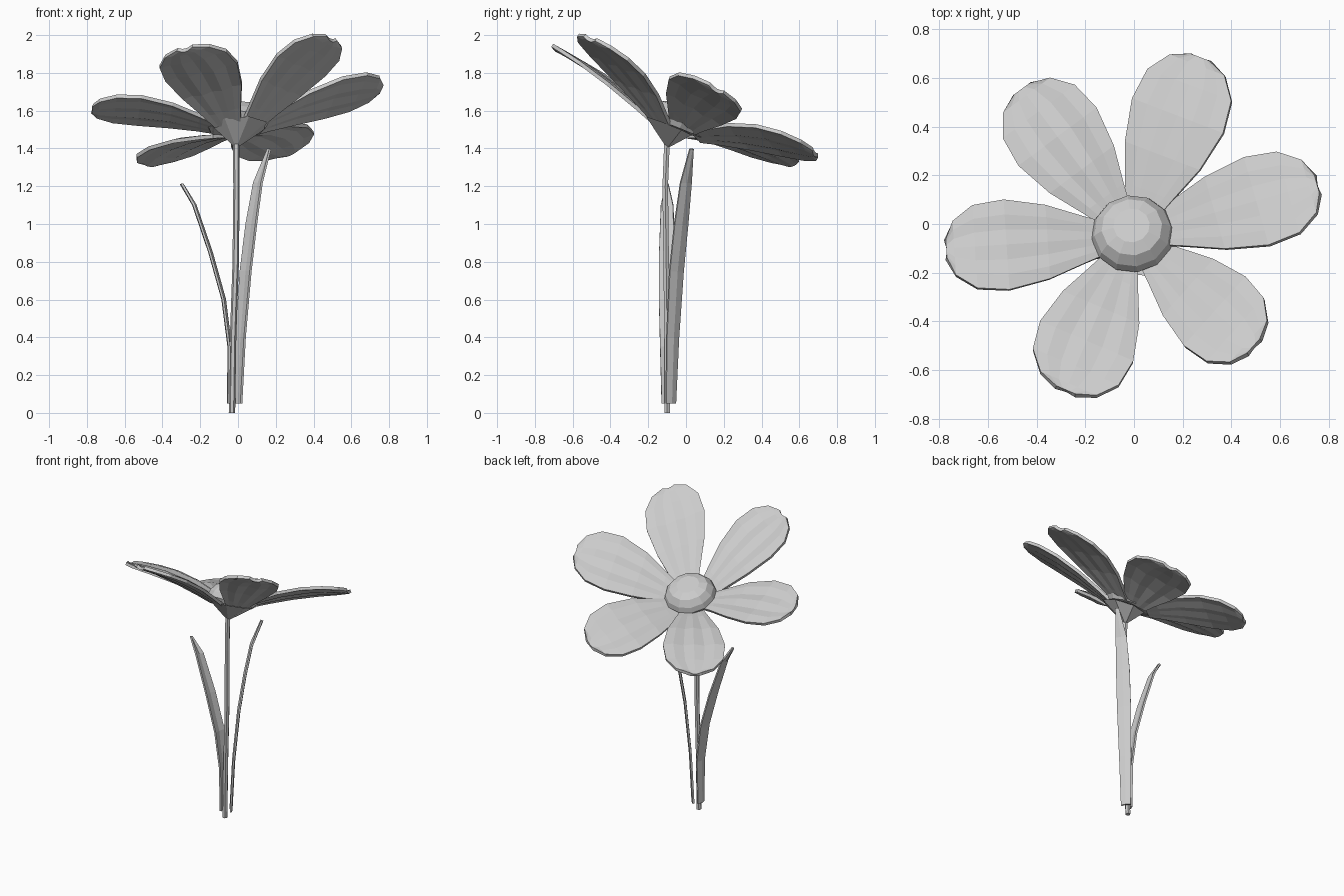
import bpy, math
from mathutils import Vector

cube = bpy.data.objects.get("Cube")
if cube:
    bpy.data.objects.remove(cube)

grey = bpy.data.materials.new("plain_grey")
grey.use_nodes = True
grey.diffuse_color = (0.6, 0.6, 0.6, 1)
grey.node_tree.nodes["Principled BSDF"].inputs["Base Color"].default_value = (0.6, 0.6, 0.6, 1)


def make(name, verts, faces, thickness=0):
    mesh = bpy.data.meshes.new(name)
    mesh.from_pydata(verts, [], faces)
    mesh.materials.append(grey)
    obj = bpy.data.objects.new(name, mesh)
    bpy.context.collection.objects.link(obj)
    if thickness:
        mod = obj.modifiers.new("thickness", 'SOLIDIFY')
        mod.thickness = thickness
        mod.offset = -1
    return obj


def grid_faces(rows, cols, wrap=False):
    last = cols if wrap else cols - 1
    return [(i * cols + j, (i + 1) * cols + j,
             (i + 1) * cols + (j + 1) % cols, i * cols + (j + 1) % cols)
            for i in range(rows - 1) for j in range(last)]


# Petals: pleated, arched blades, each lying on its own sloping plane
CENTRE = Vector((-0.01, -0.05))
SHAPE = [(0, 0.36), (0.13, 0.52), (0.36, 0.82), (0.62, 1), (0.82, 0.92), (0.95, 0.6), (1, 0.2)]
COLS = 7


def petal(name, tip, half, base_z, slope):
    tip, slope = Vector(tip), Vector(slope)
    out = (tip - CENTRE).normalized()
    side = Vector((-out.y, out.x))
    start = CENTRE + out * 0.11
    verts = []
    for t, w in SHAPE:
        for j in range(COLS):
            s = 2 * j / (COLS - 1) - 1
            p = start.lerp(tip, t) + side * (s * w * half)
            z = base_z + slope.dot(p - start)
            z += 0.036 * math.sin(math.pi * t) + 0.012 * t * s * s
            z += (0.006 if j % 2 else -0.006) * math.sin(math.pi * t)
            verts.append((p.x, p.y, z))
    make(name, verts, grid_faces(len(SHAPE), COLS), 0.02)


petal("petal_front_right", (-0.28, -0.68), 0.208, 1.54, (-0.06, -0.71))
petal("petal_front_left", (0.49, -0.5), 0.19, 1.54, (0.4, -0.73))
petal("petal_left", (0.75, 0.165), 0.187, 1.52, (0.43, -0.46))
petal("petal_back_left", (0.27, 0.685), 0.2, 1.475, (0.31, -0.27))
petal("petal_back_right", (-0.46, 0.555), 0.2, 1.475, (0.16, -0.18))
petal("petal_right", (-0.77, -0.1), 0.185, 1.52, (-0.11, -0.4))


# Flower centre: tilted faceted dome, and the cup below it
AXIS = Vector((-0.05, 0.4, 1)).normalized()
TILT = AXIS.to_track_quat('Z', 'Y')
HEART = Vector((-0.005, -0.045, 1.525))


def rings(name, profile, sides):
    verts = []
    for r, h in profile:
        for k in range(sides):
            a = math.tau * k / sides
            verts.append(HEART + TILT @ Vector((r * math.cos(a), r * math.sin(a), h)))
    # profiles run from top to bottom
    faces = grid_faces(len(profile), sides, True)
    n = len(verts)
    faces += [tuple(range(sides)), tuple(reversed(range(n - sides, n)))]
    return make(name, verts, faces)


rings("flower_centre", [(0.075, 0.105), (0.125, 0.085), (0.158, 0.045), (0.17, 0.01), (0.15, -0.02)], 12)

rim = [HEART + Vector((0.015, -0.05, -0.005)) + TILT @ Vector((0.15 * math.cos(a), 0.135 * math.sin(a), 0))
       for a in (math.tau * k / 7 for k in range(7))]
make("flower_cup", rim + [Vector((-0.01, -0.1, 1.4))],
     [(k, 7, (k + 1) % 7) for k in range(7)] + [tuple(range(7))])


# Stem: thin six-sided stalk with a slight lean
STEM = [(-0.032, -0.1, 0), (-0.026, -0.1, 0.4), (-0.012, -0.105, 0.8), (-0.008, -0.11, 1.2), (-0.01, -0.1, 1.45)]
verts = [(x + 0.017 * math.cos(k * math.pi / 3), y + 0.017 * math.sin(k * math.pi / 3), z)
         for x, y, z in reversed(STEM) for k in range(6)]
make("stem", verts, grid_faces(len(STEM), 6, True) + [tuple(range(6)), tuple(range(29, 23, -1))])


# Leaves: long tapering blades with a shallow central fold
WIDTHS = (0.03, 0.038, 0.044, 0.043, 0.034, 0.009)


def leaf(name, path, across, fold):
    across, fold = Vector(across).normalized(), Vector(fold)
    verts = []
    for p, w in zip(path, WIDTHS):
        p = Vector(p)
        verts += [p - across * w, p + fold, p + across * w]
    make(name, verts, grid_faces(len(path), 3), 0.012)


leaf("leaf_left", [(-0.006, -0.085, 0.05), (0.008, -0.075, 0.4), (0.035, -0.055, 0.75),
                   (0.065, -0.03, 1), (0.1, -0.005, 1.22), (0.16, 0.025, 1.4)],
     (-0.6, 0.8, 0), (0.005, 0.004, 0))
leaf("leaf_right", [(-0.05, -0.1, 0.05), (-0.048, -0.1, 0.35), (-0.08, -0.1, 0.6),
                    (-0.15, -0.1, 0.85), (-0.235, -0.1, 1.1), (-0.3, -0.1, 1.21)],
     (0.12, 1, 0), (-0.008, 0, 0))
